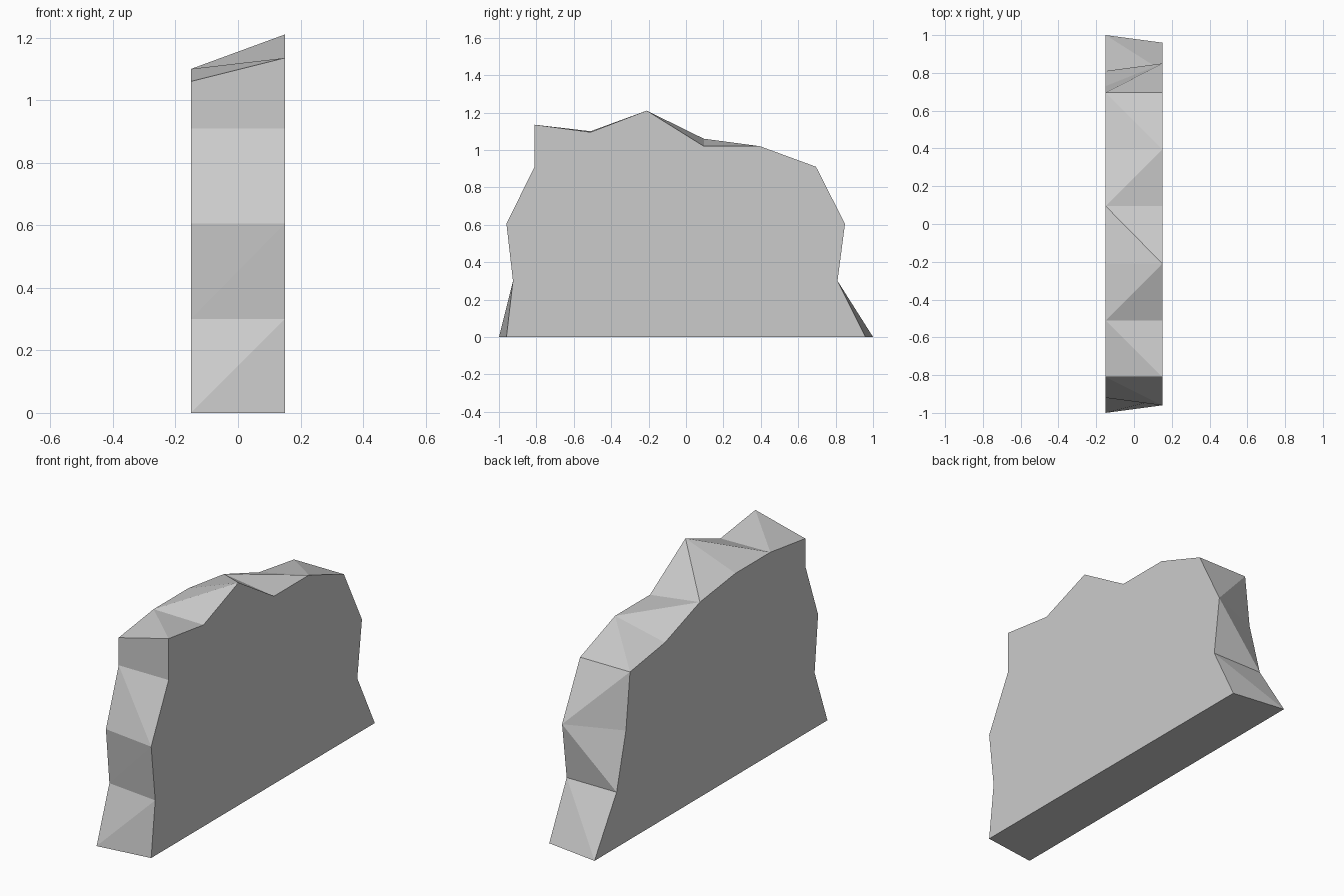
import bpy
import bmesh

if "Cube" in bpy.data.objects:
    bpy.data.objects.remove(bpy.data.objects["Cube"])

HALF_WIDTH = 0.15

# Side profiles (y, z), running from the front foot over the top to the back foot
left = [(-1.0, 0), (-0.89, 0.3), (-0.92, 0.605), (-0.81, 0.91), (-0.81, 1.06),
        (-0.51, 1.10), (-0.21, 1.10), (0.095, 1.06), (0.395, 0.955),
        (0.695, 0.91), (0.73, 0.605), (0.81, 0.3), (1.0, 0)]
right = [(-0.96, 0), (-0.925, 0.3), (-0.96, 0.605), (-0.81, 0.91), (-0.81, 1.135),
         (-0.51, 1.095), (-0.21, 1.21), (0.095, 1.02), (0.395, 1.02),
         (0.695, 0.91), (0.85, 0.605), (0.81, 0.3), (0.96, 0)]

bm = bmesh.new()
L = [bm.verts.new((-HALF_WIDTH, y, z)) for y, z in left]
R = [bm.verts.new((HALF_WIDTH, y, z)) for y, z in right]

# Flat sides and base
bm.faces.new(L)
bm.faces.new(R)
bm.faces.new((L[0], R[0], R[-1], L[-1]))

# Chipped rim: facets with alternating diagonals, mirrored at the two feet
last = len(L) - 2
for i in range(last + 1):
    a, b, c, d = L[i], R[i], R[i + 1], L[i + 1]
    if i == 0 or (i % 2 and i != last):
        tris = ((a, b, c), (a, c, d))
    else:
        tris = ((a, b, d), (b, c, d))
    for t in tris:
        bm.faces.new(t)

bmesh.ops.recalc_face_normals(bm, faces=bm.faces)
mesh = bpy.data.meshes.new("stone_slab")
bm.to_mesh(mesh)
bm.free()
slab = bpy.data.objects.new("stone_slab", mesh)
bpy.context.collection.objects.link(slab)
